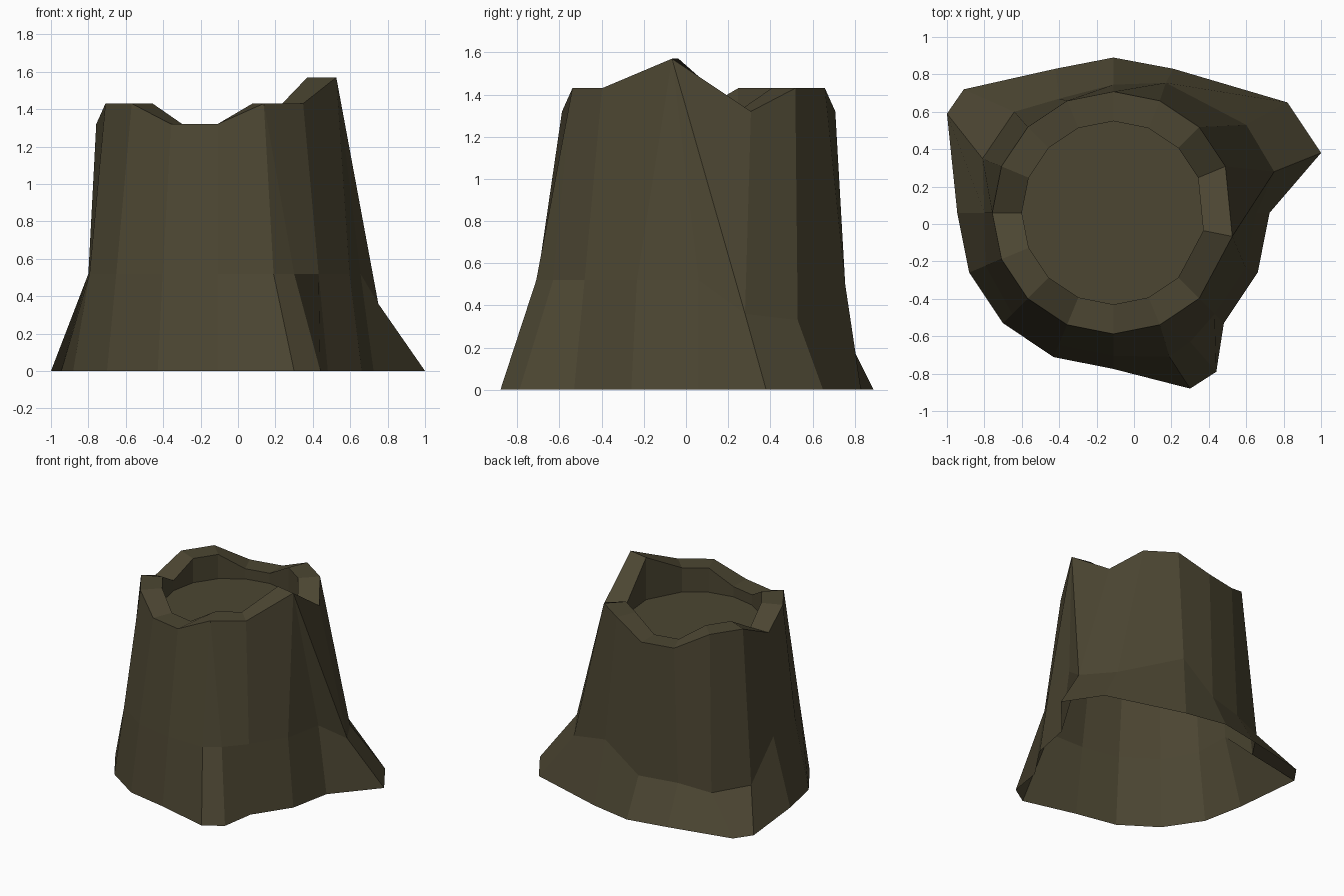
import bpy, bmesh, math

if "Cube" in bpy.data.objects:
    bpy.data.objects.remove(bpy.data.objects["Cube"])

CX, CY = -0.11, 0.06
STEP = 22.5

# one flat bark colour
bark = bpy.data.materials.new("dark bark brown")
bark.diffuse_color = (0.072, 0.061, 0.032, 1)
bark.use_nodes = True
bark.node_tree.nodes["Principled BSDF"].inputs["Base Color"].default_value = bark.diffuse_color


def polar(k, r):
    a = math.radians(k * STEP)
    return CX + r * math.cos(a), CY + r * math.sin(a)


# jagged rim: high teeth and low notches; steps 15 and 0 share the tall peak
HIGH = {2, 3, 6, 7, 9, 10, 13, 14}


def rim(k, r):
    if k in (0, 15):
        x, y = polar(-0.5, r)
        return x, y, 1.57
    return (*polar(k, r), 1.43 if k in HIGH else 1.32)


# flared roots replace some of the regular columns: (middle point, base point)
ROOTS = {
    1: [((0.75, 0.28, 0.36), (1.00, 0.38, 0))],
    2: [((0.60, 0.53, 0.33), (0.82, 0.65, 0))],
    3: [((0.17, 0.755, 0.50), (0.21, 0.83, 0))],
    4: [((-0.11, 0.745, 0.29), (-0.11, 0.89, 0))],
    5: [((-0.40, 0.67, 0.28), (-0.42, 0.83, 0))],
    6: [((-0.64, 0.60, 0.24), (-0.91, 0.72, 0))],
    7: [((-0.81, 0.35, 0.25), (-1.00, 0.59, 0))],
    13: [((0.19, -0.71, 0.52), (0.30, -0.88, 0)),
         ((0.30, -0.63, 0.52), (0.44, -0.79, 0))],
}
# nearly straight sides elsewhere, a little pinched at the left
MID_R = {8: 0.69, 9: 0.74}

bm = bmesh.new()
cols = []
for k in range(16):
    regular = [((*polar(k, MID_R.get(k, 0.765)), 0.52), (*polar(k, 0.835), 0))]
    for mid, base in ROOTS.get(k, regular):
        ring = [base, mid, rim(k, 0.648), rim(k, 0.49), (*rim(k, 0.49)[:2], 1.24)]
        cols.append([bm.verts.new(p) for p in ring])

# side, rim and inner wall
n = len(cols)
for i in range(n):
    a, b = cols[i], cols[(i + 1) % n]
    for j in range(4):
        if i == 0 and j == 1:      # ridge from the peak to the big root
            bm.faces.new((a[1], b[1], a[2]))
            bm.faces.new((a[2], b[1], b[2]))
        else:
            bm.faces.new((a[j], b[j], b[j + 1], a[j + 1]))

# sunken cut top; the underside stays open
bm.faces.new([c[4] for c in cols])
bmesh.ops.remove_doubles(bm, verts=bm.verts, dist=0.001)
bmesh.ops.recalc_face_normals(bm, faces=bm.faces)

mesh = bpy.data.meshes.new("tree_stump")
bm.to_mesh(mesh)
bm.free()
mesh.materials.append(bark)
bpy.context.collection.objects.link(bpy.data.objects.new("tree_stump", mesh))
